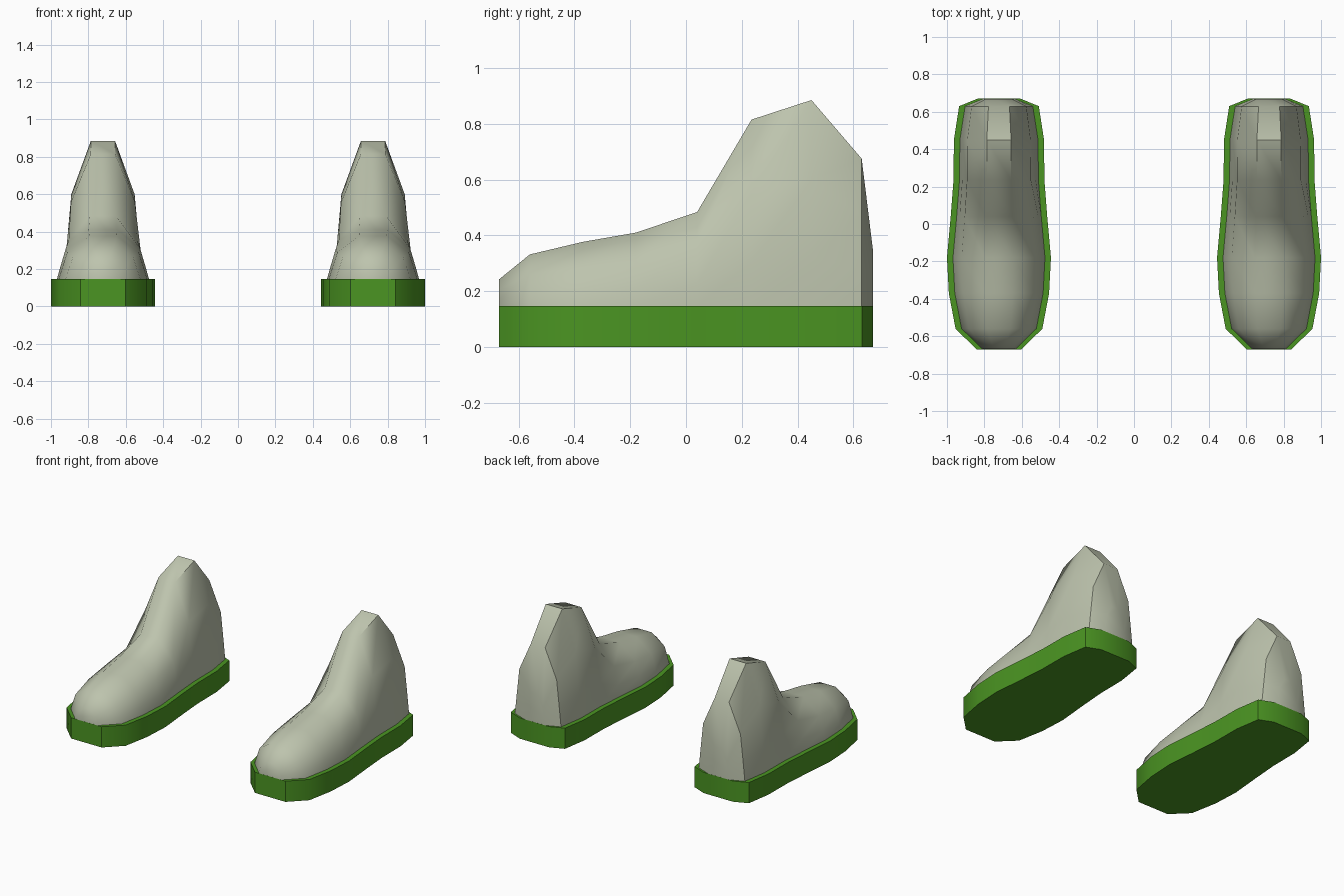
import bpy, bmesh, math

if "Cube" in bpy.data.objects:
    bpy.data.objects.remove(bpy.data.objects["Cube"])

# y, sole half width, height of the upper
STATIONS = [
    (-0.67, 0.120, 0.243), (-0.56, 0.232, 0.332), (-0.37, 0.268, 0.377),
    (-0.18, 0.278, 0.410), (0.04, 0.258, 0.484), (0.235, 0.243, 0.815),
    (0.45, 0.241, 0.885), (0.63, 0.213, 0.675), (0.67, 0.115, 0.350),
]
SOLE_TOP = 0.147
RIM = 0.032
# cross-section of the upper: share of base width, share of height
SECTION = [(1.0, 0.0), (0.93, 0.235), (0.81, 0.614), (0.31, 1.0)]


def material(name, color):
    mat = bpy.data.materials.new(name)
    mat.diffuse_color = (*color, 1)
    mat.use_nodes = True
    mat.node_tree.nodes["Principled BSDF"].inputs["Base Color"].default_value = mat.diffuse_color
    return mat


def finish(name, bm, mat, x, angle):
    bmesh.ops.recalc_face_normals(bm, faces=bm.faces)
    mesh = bpy.data.meshes.new(name)
    bm.to_mesh(mesh)
    bm.free()
    mesh.materials.append(mat)
    obj = bpy.data.objects.new(name, mesh)
    bpy.context.collection.objects.link(obj)
    obj.location.x = x
    bpy.ops.object.select_all(action='DESELECT')
    obj.select_set(True)
    bpy.context.view_layer.objects.active = obj
    bpy.ops.object.shade_smooth_by_angle(angle=math.radians(angle))


def make_sole(name, x):
    # outline extruded straight up
    bm = bmesh.new()
    outline = [(w, y) for y, w, _ in STATIONS]
    outline += [(-w, y) for w, y in reversed(outline)]
    base = bm.faces.new([bm.verts.new((px, py, 0)) for px, py in outline])
    top = bmesh.ops.extrude_face_region(bm, geom=[base], use_keep_orig=True)
    bmesh.ops.translate(bm, vec=(0, 0, SOLE_TOP),
                        verts=[v for v in top['geom'] if isinstance(v, bmesh.types.BMVert)])
    finish(name, bm, green, x, 40)


def make_upper(name, x):
    # loft of arched cross-sections from toe to heel
    bm = bmesh.new()
    rings = []
    for y, w, top in STATIONS:
        base, height = w - RIM, top - SOLE_TOP
        half = [(base * a, SOLE_TOP + height * b) for a, b in SECTION]
        half.insert(0, (base, SOLE_TOP - 0.02))
        pts = half + [(-px, pz) for px, pz in reversed(half)]
        rings.append([bm.verts.new((px, y * 0.999, pz)) for px, pz in pts])
    n = len(rings[0])
    for a, b in zip(rings, rings[1:]):
        for i in range(n):
            j = (i + 1) % n
            bm.faces.new((a[i], a[j], b[j], b[i]))
    bm.faces.new(rings[0])
    bm.faces.new(rings[-1])
    finish(name, bm, grey, x, 50)


green = material("green rubber", (0.07, 0.30, 0.016))
grey = material("pale grey green cloth", (0.51, 0.55, 0.42))

for side, x in (("left", -0.722), ("right", 0.722)):
    make_sole(side + "_sole", x)
    make_upper(side + "_upper", x)
